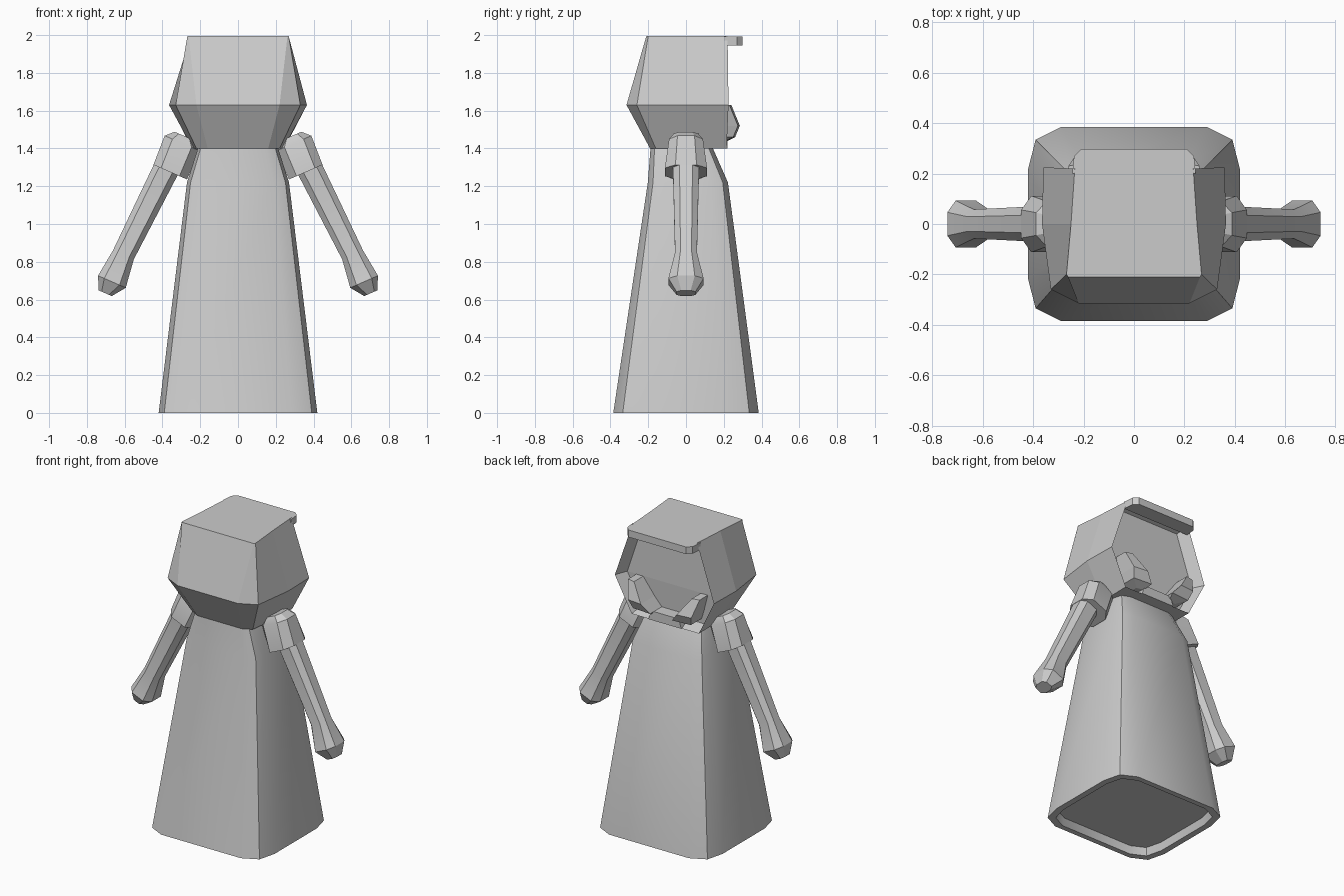
import bpy, bmesh
from mathutils import Vector

if "Cube" in bpy.data.objects:
    bpy.data.objects.remove(bpy.data.objects["Cube"])


def finish(name, bm, smooth=None):
    bmesh.ops.remove_doubles(bm, verts=bm.verts, dist=0.0005)
    bmesh.ops.recalc_face_normals(bm, faces=bm.faces)
    me = bpy.data.meshes.new(name)
    bm.to_mesh(me)
    bm.free()
    ob = bpy.data.objects.new(name, me)
    bpy.context.collection.objects.link(ob)
    if smooth:
        bpy.ops.object.select_all(action='DESELECT')
        ob.select_set(True)
        bpy.context.view_layer.objects.active = ob
        bpy.ops.object.shade_smooth_by_angle(angle=smooth)
    return ob


def loft(rings):
    """Skin a list of equal-length point rings and cap both ends."""
    bm = bmesh.new()
    vs = [[bm.verts.new(p) for p in r] for r in rings]
    n = len(vs[0])
    for a, b in zip(vs, vs[1:]):
        for i in range(n):
            j = (i + 1) % n
            bm.faces.new((a[i], a[j], b[j], b[i]))
    bm.faces.new(vs[0])
    bm.faces.new(vs[-1])
    return bm


def prism(outline, y0, y1):
    return loft([[(x, y, z) for x, z in outline] for y in (y0, y1)])


# Robe: flared rounded square with a hollow hem
def robe_ring(z, x, y, cy=0.0):
    q = [(x, y * .57), (x * .93, y * .87), (x * .69, y)]
    pts = q + [(-a, b) for a, b in reversed(q)]
    pts += [(-a, -b) for a, b in q] + [(a, -b) for a, b in reversed(q)]
    return [(a, b + cy, z) for a, b in pts]


finish("robe", loft([
    robe_ring(.05, .37, .34),
    robe_ring(0, .38, .35),
    robe_ring(0, .42, .385),
    robe_ring(1.22, .27, .212, .01),
    robe_ring(1.44, .2, .155, -.03)]), .55)


# Hood: lofted block whose front is inset and pushed in to form the face
def hood_ring(z, front, side, corner, back):
    half = [front, side, corner, back]
    return [(x, y, z) for x, y in half] + [(-x, y, z) for x, y in reversed(half)]


bm = loft([
    hood_ring(1.4, (.245, .215), (.24, .0), (.22, -.16), (.16, -.19)),
    hood_ring(1.63, (.36, .225), (.365, .0), (.33, -.26), (.22, -.315)),
    hood_ring(1.995, (.235, .22), (.25, .0), (.268, -.2), (.262, -.21))])
bm.normal_update()
front = [f for f in bm.faces if all(v.co.y > .2 for v in f.verts)]
bmesh.ops.recalc_face_normals(bm, faces=bm.faces)
bmesh.ops.inset_region(bm, faces=front, thickness=.035)
bmesh.ops.translate(bm, verts=list({v for f in front for v in f.verts}), vec=(0, -.08, 0))
finish("hood", bm)

# Brim over the face opening
brim = [(.245, .2), (.238, .27), (.21, .298)]
brim += [(-x, y) for x, y in reversed(brim)]
finish("hood_brim", loft([[(x, y, z) for x, y in brim] for z in (1.945, 1.992)]))

# Collar pieces closing in on the lower face
for s in (-1, 1):
    rows = []
    for inner, outer, z, y in ((.10, .15, 1.435, .21), (.08, .21, 1.46, .26),
                               (.13, .23, 1.52, .285), (.21, .26, 1.63, .24)):
        rows.append([(s * inner, .13, z), (s * inner, y, z), (s * outer, y - .01, z), (s * outer, .13, z)])
    finish("collar", loft(rows))
chin = [(-.12, 1.4), (.12, 1.4), (.1, 1.46), (-.1, 1.46)]
finish("collar_bottom", prism(chin, .1, .22))

# Arms and sleeve caps: octagonal sections strung along the arm axis
AXIS, PERP = Vector((.4, 0, -.917)), Vector((.917, 0, .4))
ORIGIN = Vector((.35, 0, 1.38))


def limb(name, stations, side):
    rings = []
    for t, off, w, h in stations:
        octo = [(1, .5), (.55, 1), (-.55, 1), (-1, .5), (-1, -.5), (-.55, -1), (.55, -1), (1, -.5)]
        pts = [ORIGIN + AXIS * t + PERP * (off + a * w) + Vector((0, b * h, 0)) for a, b in octo]
        rings.append([(p.x * side, p.y, p.z) for p in pts])
    finish(name, loft(rings), .5)


for side in (-1, 1):
    limb("sleeve_cap", [(-.105, -.025, .055, .065), (-.065, -.03, .1, .09),
                        (.1, -.034, .097, .112)], side)
    limb("arm", [(.05, -.01, .07, .07), (.6, .018, .06, .058),
                 (.755, .017, .08, .093), (.825, .025, .038, .05)], side)
